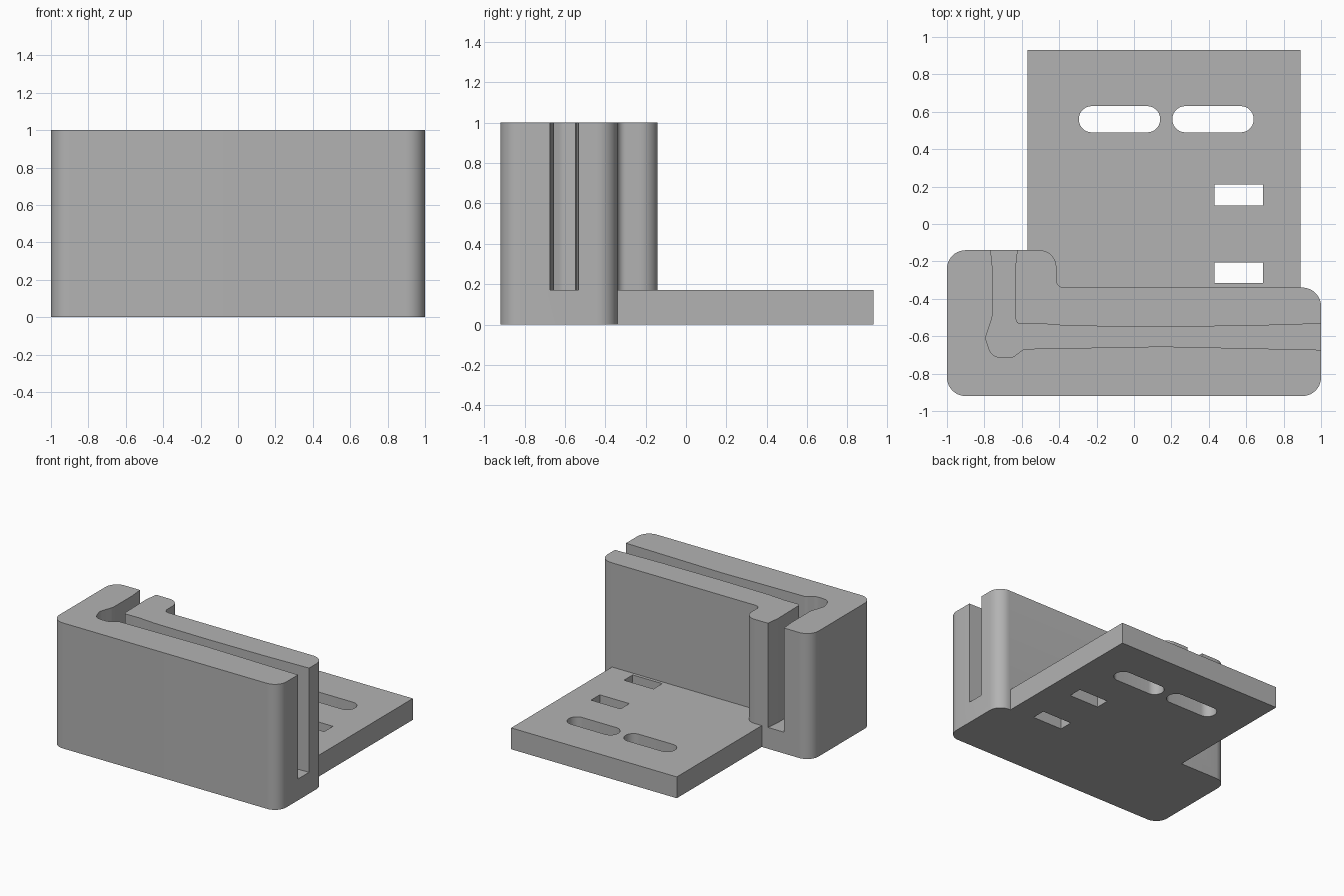
import bpy
import math
from mathutils import Vector

cube = bpy.data.objects.get("Cube")
if cube:
    bpy.data.objects.remove(cube, do_unlink=True)

grey = bpy.data.materials.new("light grey")
grey.use_nodes = True
colour = (0.45, 0.45, 0.45, 1)
grey.diffuse_color = colour
grey.node_tree.nodes["Principled BSDF"].inputs["Base Color"].default_value = colour

BASE = 0.17   # thickness of plate and channel floor


def rounded(corners, steps=10):
    """Outline from (x, y, radius) corners, each replaced by a tangent arc."""
    out = []
    for i, (x, y, r) in enumerate(corners):
        p = Vector((x, y))
        if r == 0:
            out.append(p)
            continue
        a = (Vector(corners[i - 1][:2]) - p).normalized()
        b = (Vector(corners[(i + 1) % len(corners)][:2]) - p).normalized()
        half = a.angle(b) / 2
        centre = p + (a + b).normalized() * (r / math.sin(half))
        start = p + a * (r / math.tan(half)) - centre
        end = p + b * (r / math.tan(half)) - centre
        sweep = math.pi - 2 * half
        for k in range(steps + 1):
            t = k / steps
            out.append(centre + (start * math.sin((1 - t) * sweep)
                                 + end * math.sin(t * sweep)) / math.sin(sweep))
    return out


def prism(name, outline, z0, z1):
    """Straight extrusion of a counter-clockwise outline."""
    n = len(outline)
    verts = [(p[0], p[1], z) for z in (z0, z1) for p in outline]
    faces = [list(range(n))[::-1], list(range(n, 2 * n))]
    faces += [(i, (i + 1) % n, n + (i + 1) % n, n + i) for i in range(n)]
    mesh = bpy.data.meshes.new(name)
    mesh.from_pydata(verts, [], faces)
    mesh.materials.append(grey)
    obj = bpy.data.objects.new(name, mesh)
    bpy.context.collection.objects.link(obj)
    return obj


def combine(target, tool, operation):
    """Apply a boolean and discard the tool."""
    mod = target.modifiers.new(operation.lower(), "BOOLEAN")
    mod.operation, mod.solver, mod.object = operation, "EXACT", tool
    bpy.context.view_layer.objects.active = target
    bpy.ops.object.modifier_apply(modifier=mod.name)
    bpy.data.objects.remove(tool, do_unlink=True)


def box(x0, x1, y0, y1, r=0):
    return rounded([(x0, y0, r), (x1, y0, r), (x1, y1, r), (x0, y1, r)])


# L-shaped holder block
bracket = prism("holder_bracket", rounded([
    (-1, -0.92, 0.1), (1, -0.92, 0.1), (1, -0.34, 0.1),
    (-0.415, -0.34, 0.04), (-0.415, -0.14, 0.09), (-1, -0.14, 0.1)]), 0, 1)

# Channel with a bulge at the bend, open at both ends and on top
channel = prism("channel_cutter", rounded([
    (-0.77, -0.1, 0), (-0.755, -0.25, 0.2), (-0.755, -0.49, 0.15),
    (-0.795, -0.61, 0.06), (-0.76, -0.71, 0.06), (-0.65, -0.715, 0.06),
    (-0.59, -0.668, 0.05), (0.15, -0.655, 0), (1.1, -0.675, 0),
    (1.1, -0.53, 0), (0.6, -0.545, 0), (0.1, -0.55, 0), (-0.35, -0.545, 0),
    (-0.5, -0.533, 0), (-0.632, -0.535, 0.025), (-0.637, -0.25, 0.2),
    (-0.62, -0.1, 0)], 6), BASE, 1.1)
combine(bracket, channel, "DIFFERENCE")

# Mounting plate
plate = prism("mounting_plate", box(-0.57, 0.89, -0.4, 0.93), 0, BASE)
combine(bracket, plate, "UNION")

# Screw slots and strap holes through the plate
for x0, x1, y0, y1, r in [(-0.295, 0.14, 0.49, 0.63, 0.069),
                          (0.205, 0.64, 0.49, 0.63, 0.069),
                          (0.43, 0.69, 0.10, 0.21, 0),
                          (0.43, 0.69, -0.315, -0.205, 0)]:
    combine(bracket, prism("hole_cutter", box(x0, x1, y0, y1, r), -0.1, 0.3),
            "DIFFERENCE")

bpy.ops.object.select_all(action="DESELECT")
bracket.select_set(True)
bpy.context.view_layer.objects.active = bracket
bpy.ops.object.shade_smooth_by_angle(angle=math.radians(30))
